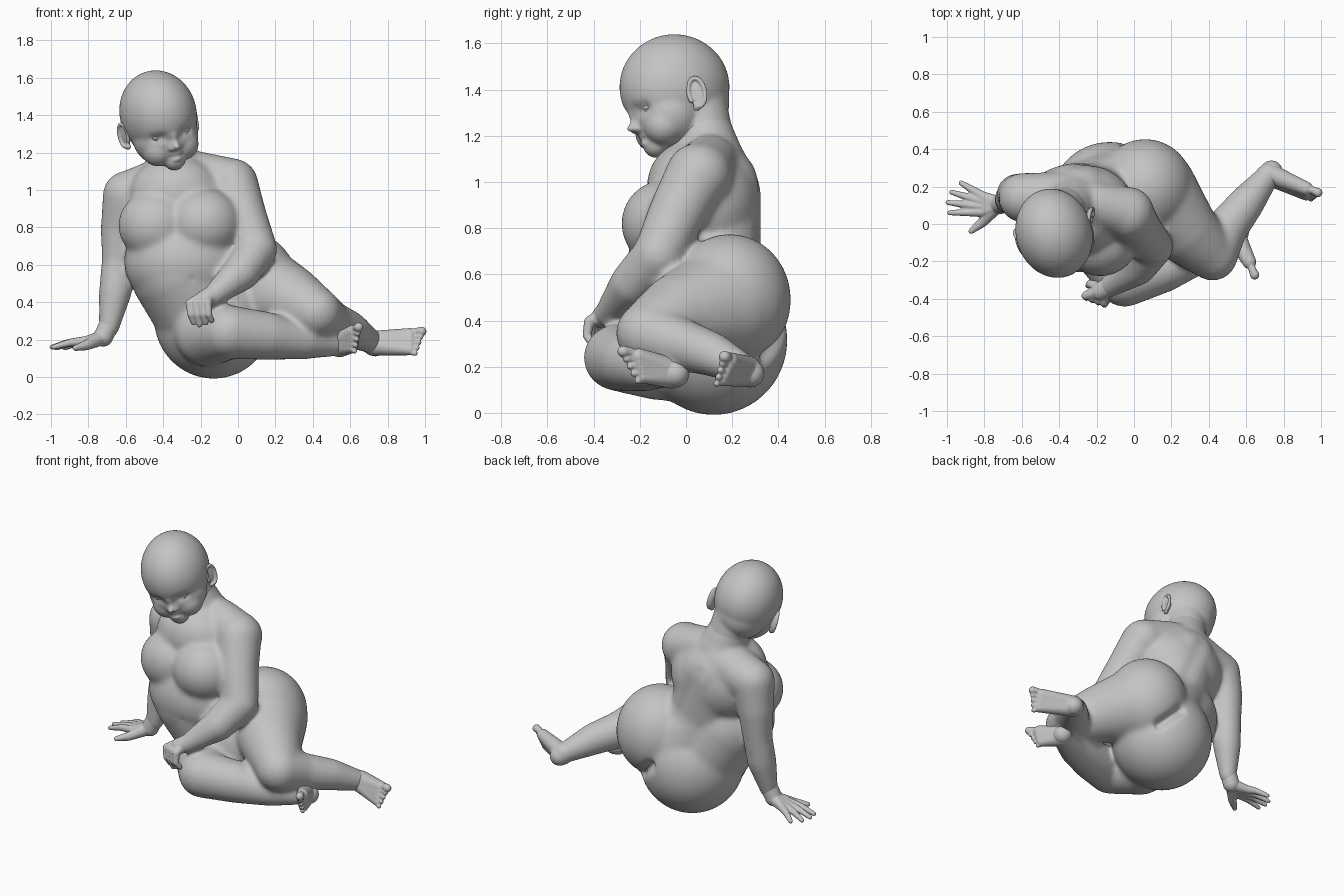
import bpy, bmesh, math
from mathutils import Vector as V, Matrix

if "Cube" in bpy.data.objects:
    bpy.data.objects.remove(bpy.data.objects["Cube"])

skin = bpy.data.materials.new("clay_grey")
skin.use_nodes = True
GREY = (0.55, 0.55, 0.55, 1)
skin.diffuse_color = GREY
skin.node_tree.nodes["Principled BSDF"].inputs["Base Color"].default_value = GREY


def blob(bm, c, r, m=Matrix(), sub=3):
    """Ellipsoid with centre c and radius r (number or triple)."""
    r = (r, r, r) if isinstance(r, (int, float)) else r
    bmesh.ops.create_icosphere(bm, subdivisions=4 if max(r) > 0.15 else sub, radius=1,
                               matrix=m @ Matrix.Translation(c) @ Matrix.Diagonal((*r, 1)))


def limb(bm, pts, m=Matrix(), sub=3):
    """Tapered round limb through points (x, y, z, radius)."""
    for a, b in zip(pts, pts[1:]):
        n = max(2, int((V(b[:3]) - V(a[:3])).length / (0.25 * min(a[3], b[3]))) + 1)
        for i in range(n + 1):
            p = V(a).lerp(V(b), i / n)
            blob(bm, p[:3], p[3], m, sub)


def fuse(name, bm, voxel, smooth):
    """Melt the overlapping forms into one smooth skin."""
    me = bpy.data.meshes.new(name)
    bm.to_mesh(me)
    bm.free()
    ob = bpy.data.objects.new(name, me)
    bpy.context.scene.collection.objects.link(ob)
    rm = ob.modifiers.new("fuse", 'REMESH')
    rm.mode, rm.voxel_size = 'VOXEL', voxel
    sm = ob.modifiers.new("soften", 'SMOOTH')
    sm.factor, sm.iterations = 0.5, smooth
    dg = bpy.context.evaluated_depsgraph_get()
    ob.data = bpy.data.meshes.new_from_object(ob.evaluated_get(dg))
    ob.modifiers.clear()
    ob.data.materials.clear()
    ob.data.materials.append(skin)
    ob.data.polygons.foreach_set("use_smooth", [True] * len(ob.data.polygons))
    return ob


def push(ob, a, b, width, move, m=Matrix()):
    """Sculpt stroke from a to b: shift nearby skin by move with soft falloff."""
    a, b = m @ V(a), m @ V(b)
    move, d = m.to_3x3() @ V(move), b - a
    for v in ob.data.vertices:
        t = min(1, max(0, (v.co - a).dot(d) / max(d.length_squared, 1e-9)))
        q = (v.co - a - d * t).length / width
        if q < 2.5:
            v.co += move * math.exp(-q * q)


# Torso, hips and limbs
bm = bmesh.new()
blob(bm, (-0.30, 0.08, 0.90), (0.31, 0.245, 0.27))
blob(bm, (-0.33, 0.02, 0.98), (0.25, 0.19, 0.20))
blob(bm, (-0.28, 0.00, 0.62), (0.33, 0.26, 0.27))
blob(bm, (-0.44, -0.06, 0.81), (0.20, 0.18, 0.19))
blob(bm, (-0.18, -0.09, 0.82), (0.20, 0.19, 0.19))
blob(bm, (-0.13, 0.12, 0.315), (0.32, 0.32, 0.325))
blob(bm, (0.06, 0.19, 0.49), (0.26, 0.265, 0.285))
limbs = {
    "spine": [(-0.30, 0.11, 0.95, .22), (-0.22, 0.10, 0.65, .225), (-0.08, 0.14, 0.42, .27)],
    "flank": [(-0.30, 0.03, 0.57, .28), (-0.15, 0.10, 0.34, .29)],
    "neck": [(-0.38, 0.07, 1.25, .12), (-0.33, 0.10, 1.10, .15)],
    "shoulders": [(-0.03, 0.06, 1.03, .14), (-0.20, 0.10, 1.08, .125),
                  (-0.34, 0.12, 1.04, .16), (-0.58, 0.14, 0.97, .135)],
    "left_arm": [(-0.03, 0.05, 1.03, .14), (0.03, -0.04, 0.86, .125), (0.10, -0.12, 0.68, .112),
                 (0.02, -0.23, 0.56, .10), (-0.14, -0.34, 0.43, .058)],
    "right_arm": [(-0.59, 0.14, 0.97, .135), (-0.625, 0.16, 0.80, .11), (-0.64, 0.16, 0.62, .09),
                  (-0.655, 0.14, 0.46, .09), (-0.69, 0.11, 0.26, .055)],
    "left_leg": [(0.09, 0.17, 0.47, .25), (0.26, -0.02, 0.425, .185), (0.42, -0.17, 0.345, .135),
                 (0.49, -0.03, 0.30, .115), (0.60, 0.11, 0.255, .098), (0.71, 0.25, 0.19, .066)],
    "right_leg": [(-0.13, 0.08, 0.30, .26), (-0.16, -0.12, 0.23, .175), (-0.05, -0.30, 0.24, .145),
                  (0.15, -0.24, 0.22, .13), (0.35, -0.17, 0.19, .097), (0.53, -0.08, 0.175, .064)],
}
for pts in limbs.values():
    limb(bm, pts)
body = fuse("body", bm, 0.012, 26)
push(body, (-0.30, 0.34, 1.02), (-0.15, 0.34, 0.68), 0.05, (0, -0.012, 0))    # spine
push(body, (-0.03, 0.43, 0.36), (0.09, 0.36, 0.24), 0.03, (-0.01, -0.035, 0.01))  # cleft
push(body, (-0.24, -0.26, 0.52), (-0.24, -0.26, 0.52), 0.018, (0, 0.012, 0))  # navel

# Head, shaped upright and then turned, tilted and bowed; the nape runs into the neck
head_m = (Matrix.Translation((-0.43, -0.04, 1.41)) @ Matrix.Rotation(math.radians(18), 4, 'Z')
          @ Matrix.Rotation(math.radians(8), 4, 'X') @ Matrix.Rotation(math.radians(-14), 4, 'Y'))
bm = bmesh.new()
blob(bm, (0, -0.01, 0.002), (0.203, 0.242, 0.231), head_m)
blob(bm, (0, 0.05, -0.08), (0.165, 0.165, 0.16), head_m)
blob(bm, (0, -0.065, -0.12), (0.178, 0.155, 0.155), head_m)
blob(bm, (0, -0.15, -0.235), (0.062, 0.055, 0.06), head_m)
for s in (-1, 1):
    blob(bm, (s * 0.068, -0.115, -0.17), (0.09, 0.09, 0.09), head_m)
limb(bm, [(-0.39, 0.06, 1.30, .125), (-0.36, 0.085, 1.18, .125)])
head = fuse("head", bm, 0.0065, 30)
for s in (-1, 1):   # eye sockets
    push(head, (s * 0.062, -0.215, -0.085), (s * 0.095, -0.195, -0.085), 0.028, (0, 0.016, 0), head_m)
push(head, (0, -0.215, -0.09), (0, -0.215, -0.14), 0.02, (0, -0.016, 0), head_m)    # nose
push(head, (0, -0.222, -0.155), (0, -0.222, -0.155), 0.024, (0, -0.036, 0), head_m)
for s in (-1, 1):   # nostrils
    push(head, (s * 0.024, -0.222, -0.163), (s * 0.024, -0.222, -0.163), 0.014, (s * 0.003, -0.012, 0), head_m)
for z, w in ((-0.200, 0.026), (-0.225, 0.018)):   # lips
    push(head, (-w, -0.21, z), (w, -0.21, z), 0.013, (0, -0.015, 0), head_m)
push(head, (-0.038, -0.218, -0.212), (0.038, -0.218, -0.212), 0.006, (0, 0.008, 0), head_m)

# Ears: thin shell with a raised rim.  Eyes: smooth balls framed by lids
for s, side in ((1, "left"), (-1, "right")):
    bm = bmesh.new()
    ear = head_m @ Matrix.Translation((s * 0.198, 0.02, -0.08)) @ Matrix.Rotation(s * -0.4, 4, 'Z')
    blob(bm, (-s * 0.004, 0, 0), (0.012, 0.036, 0.062), ear)
    limb(bm, [(s * 0.008, 0.036 * math.cos(a), 0.064 * math.sin(a) + 0.004, .010)
              for a in [math.radians(d) for d in range(-110, 215, 20)]], ear)
    blob(bm, (0, -0.012, -0.058), (0.013, 0.018, 0.018), ear)
    fuse(side + "_ear", bm, 0.005, 4)
    bm = bmesh.new()
    blob(bm, (s * 0.078, -0.172, -0.086), (0.030, 0.026, 0.017), head_m)
    fuse(side + "_eye", bm, 0.004, 1)
    bm = bmesh.new()
    for k in (1, -1):
        limb(bm, [(s * 0.078 + 0.033 * t, -0.190 + 0.018 * t * t + s * t * 0.008,
                   -0.086 + k * 0.016 * (1 - t * t), .006)
                  for t in (-1, -0.6, -0.2, 0.2, 0.6, 1)], head_m, 2)
    fuse(side + "_eyelids", bm, 0.003, 3)


def hand(name, palm, fingers):
    bm = bmesh.new()
    limb(bm, palm)
    for f in fingers:
        limb(bm, f, sub=2)
    fuse(name, bm, 0.005, 4)


# Right hand, spread flat behind
tips = [(-0.925, 0.22, 0.155), (-0.975, 0.17, 0.155), (-0.995, 0.115, 0.16), (-0.985, 0.06, 0.16)]
fingers = []
for i, t in enumerate(tips):
    root = V((-0.81, 0.148 - 0.028 * i, 0.192))
    mid = root.lerp(V(t), 0.5) + V((0, 0, 0.008))
    fingers.append([(-0.75, 0.12 - 0.012 * i, 0.205, .038), (*root, .028), (*mid, .021), (*t, .014)])
fingers.append([(-0.75, 0.08, 0.20, .040), (-0.81, 0.01, 0.17, .028), (-0.87, -0.038, 0.155, .016)])
hand("right_hand", [(-0.685, 0.113, 0.29, .053), (-0.72, 0.105, 0.215, .053)], fingers)

# Left hand, hanging over the knee
fingers = []
for i in range(4):
    x = -0.258 + 0.032 * i
    y = -0.375 - 0.012 * i
    fingers.append([(-0.19 + 0.01 * i, -0.36, 0.42, .038), (x, y - 0.008, 0.395, .024),
                    (x + 0.005, y - 0.018, 0.335, .019), (x + 0.02, y, 0.28 + 0.012 * abs(i - 1), .016)])
fingers.append([(-0.18, -0.34, 0.40, .034), (-0.235, -0.32, 0.36, .022), (-0.245, -0.33, 0.31, .016)])
hand("left_hand", [(-0.12, -0.33, 0.445, .056), (-0.18, -0.36, 0.415, .05)], fingers)


def foot(name, ankle, heel, ball, toe_dir, width):
    """Foot on its side: the toes fan along width, from big to little."""
    bm = bmesh.new()
    d, w = V(toe_dir).normalized(), V(width).normalized()
    limb(bm, [(*ankle, .066), (*heel, .06)])
    for i in range(5):
        k = 1 - i / 2
        b = V(ball) + w * 0.044 * k
        r = 0.037 - 0.002 * i
        limb(bm, [(*(V(ankle).lerp(V(heel), 0.5) + w * 0.012 * k), .056), (*b, r)])
        base = V(ball) + w * 0.064 * k + d * (0.040 - 0.007 * i)
        tip = base + d * (0.030 - 0.003 * i)
        tr = 0.026 if i == 0 else 0.0185 - 0.001 * i
        limb(bm, [(*b, r * 0.6), (*base, tr * 0.8), (*tip, tr)], sub=2)
    fuse(name, bm, 0.005, 4)


foot("left_foot", (0.71, 0.25, 0.19), (0.735, 0.28, 0.17), (0.92, 0.172, 0.185),
     (0.87, -0.42, 0), (0, 0.4, 0.9))
foot("right_foot", (0.53, -0.08, 0.175), (0.555, -0.045, 0.17), (0.615, -0.195, 0.2),
     (0.38, -0.9, 0.05), (0.05, -0.2, 0.97))
